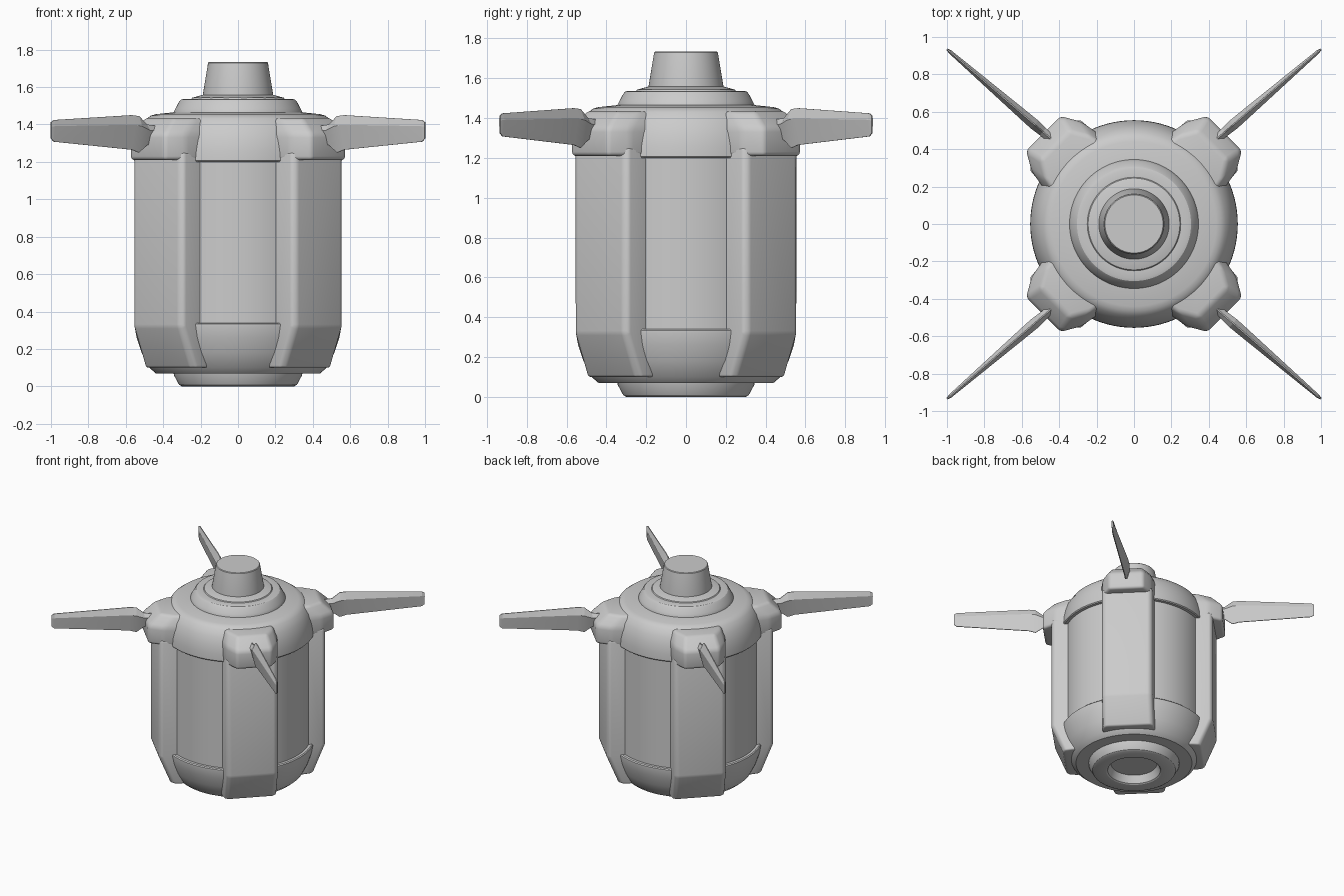
import bpy, bmesh, math
from mathutils import Vector

cube = bpy.data.objects.get("Cube")
if cube:
    bpy.data.objects.remove(cube, do_unlink=True)

grey = bpy.data.materials.new("plain_grey")
grey.use_nodes = True
grey.diffuse_color = (0.6, 0.6, 0.6, 1)
grey.node_tree.nodes["Principled BSDF"].inputs["Base Color"].default_value = (0.6, 0.6, 0.6, 1)


def finish(name, bm, angle=30):
    bmesh.ops.recalc_face_normals(bm, faces=bm.faces)
    mesh = bpy.data.meshes.new(name)
    bm.to_mesh(mesh)
    bm.free()
    mesh.materials.append(grey)
    obj = bpy.data.objects.new(name, mesh)
    bpy.context.collection.objects.link(obj)
    bpy.ops.object.select_all(action='DESELECT')
    obj.select_set(True)
    bpy.context.view_layer.objects.active = obj
    bpy.ops.object.shade_smooth_by_angle(angle=math.radians(angle))
    return obj


def lathe(name, profile, steps=96):
    """Spin a (radius, height) profile around z."""
    bm = bmesh.new()
    verts = [bm.verts.new((r, 0, z)) for r, z in profile]
    edges = [bm.edges.new(pair) for pair in zip(verts, verts[1:])]
    bmesh.ops.spin(bm, geom=verts + edges, cent=(0, 0, 0), axis=(0, 0, 1),
                   angle=math.tau, steps=steps, use_duplicate=False)
    bmesh.ops.remove_doubles(bm, verts=bm.verts, dist=0.0005)
    return finish(name, bm)


def loft(name, sections, bevel=0.0, angle=30):
    """Skin a row of closed sections, with optional softened edges."""
    bm = bmesh.new()
    rings = [[bm.verts.new(p) for p in section] for section in sections]
    n = len(rings[0])
    for a, b in zip(rings, rings[1:]):
        for i in range(n):
            j = (i + 1) % n
            bm.faces.new((a[i], a[j], b[j], b[i]))
    bm.faces.new(rings[0])
    bm.faces.new(rings[-1])
    bmesh.ops.recalc_face_normals(bm, faces=bm.faces)
    if bevel:
        edges = [e for e in bm.edges if e.calc_face_angle(0) > 0.2]
        bmesh.ops.bevel(bm, geom=edges, offset=bevel, segments=3,
                        profile=0.5, affect='EDGES', clamp_overlap=True)
    return finish(name, bm, angle)


def diagonal(r, t, z, sx, sy):
    """Point at distance r along a diagonal, t to its side."""
    k = math.sqrt(0.5)
    return Vector((sx * (r - t) * k, sy * (r + t) * k, z))


def bracket_section(half, z, sx, sy):
    """Symmetric section from its (r, t) half outline."""
    outline = half + [(r, -t) for r, t in reversed(half)]
    return [diagonal(r, t, z, sx, sy) for r, t in outline]


# Body drum with a recessed wall between two rims
lathe("body_drum", [
    (0, .07), (.44, .07), (.475, .10), (.515, .18), (.542, .26), (.553, .32),
    (.553, .333), (.546, .34), (.525, .34), (.525, 1.2), (.548, 1.2), (.555, 1.207),
    (.553, 1.26), (.542, 1.32), (.522, 1.38), (.49, 1.43), (.465, 1.448),
    (.44, 1.455), (.30, 1.47), (0, 1.47)])

# Stepped collar and tapered neck on top
lathe("top_collar", [
    (0, 1.44), (.345, 1.44), (.345, 1.465), (.335, 1.485), (.315, 1.522),
    (.305, 1.533), (.29, 1.537), (.25, 1.537), (.245, 1.543), (.19, 1.558), (0, 1.558)])
lathe("neck", [(0, 1.54), (.188, 1.54), (.188, 1.56), (.16, 1.73), (.155, 1.735), (0, 1.735)])

# Base ring with a hollow underside
lathe("base_ring", [
    (0, .085), (.345, .085), (.343, .06), (.315, .008), (.30, 0),
    (.21, 0), (.20, .006), (.175, .065), (0, .065)])

for sx, sy, place in ((1, -1, "front_left"), (-1, -1, "front_right"),
                      (1, 1, "back_left"), (-1, 1, "back_right")):
    # Corner pillar, tapering in at the foot
    sections = []
    for z, face in ((.10, .525), (.32, .615), (1.25, .615)):
        half = [(.36, .2), (min(.48, face - .07), .2), (face - .02, .19), (face, .165)]
        sections.append(bracket_section(half, z, sx, sy))
    loft("pillar_" + place, sections, bevel=.012, angle=35)

    # Shoulder cap covering the pillar head
    sections = []
    for z, face, w in ((1.21, .685, .13), (1.35, .685, .13), (1.435, .595, .11)):
        half = [(.32, w + .08), (face - .2, w + .075), (face - .1, w + .058), (face, w)]
        sections.append(bracket_section(half, z, sx, sy))
    loft("shoulder_cap_" + place, sections, bevel=.02, angle=35)

    # Thin upright blade with a ridge near its upper edge
    root, tip = Vector((.46, .47, 0)), Vector((1, .935, 0))
    along = (tip - root).normalized()
    side = Vector((-along.y, along.x, 0))
    sections = []
    for f, low, high, thick in ((-.08, 1.31, 1.39, .02), (.05, 1.29, 1.40, .025),
                                (.13, 1.25, 1.445, .029), (.2, 1.265, 1.45, .028),
                                (.97, 1.308, 1.424, .01), (1, 1.325, 1.412, .005)):
        p = root.lerp(tip, f)
        ridge = low + .72 * (high - low)
        ring = []
        for offset, z in ((.003, high), (thick, ridge), (.003, low),
                          (-.003, low), (-thick, ridge), (-.003, high)):
            q = p + side * offset
            ring.append((sx * q.x, sy * q.y, z))
        sections.append(ring)
    loft("blade_" + place, sections, angle=12)
